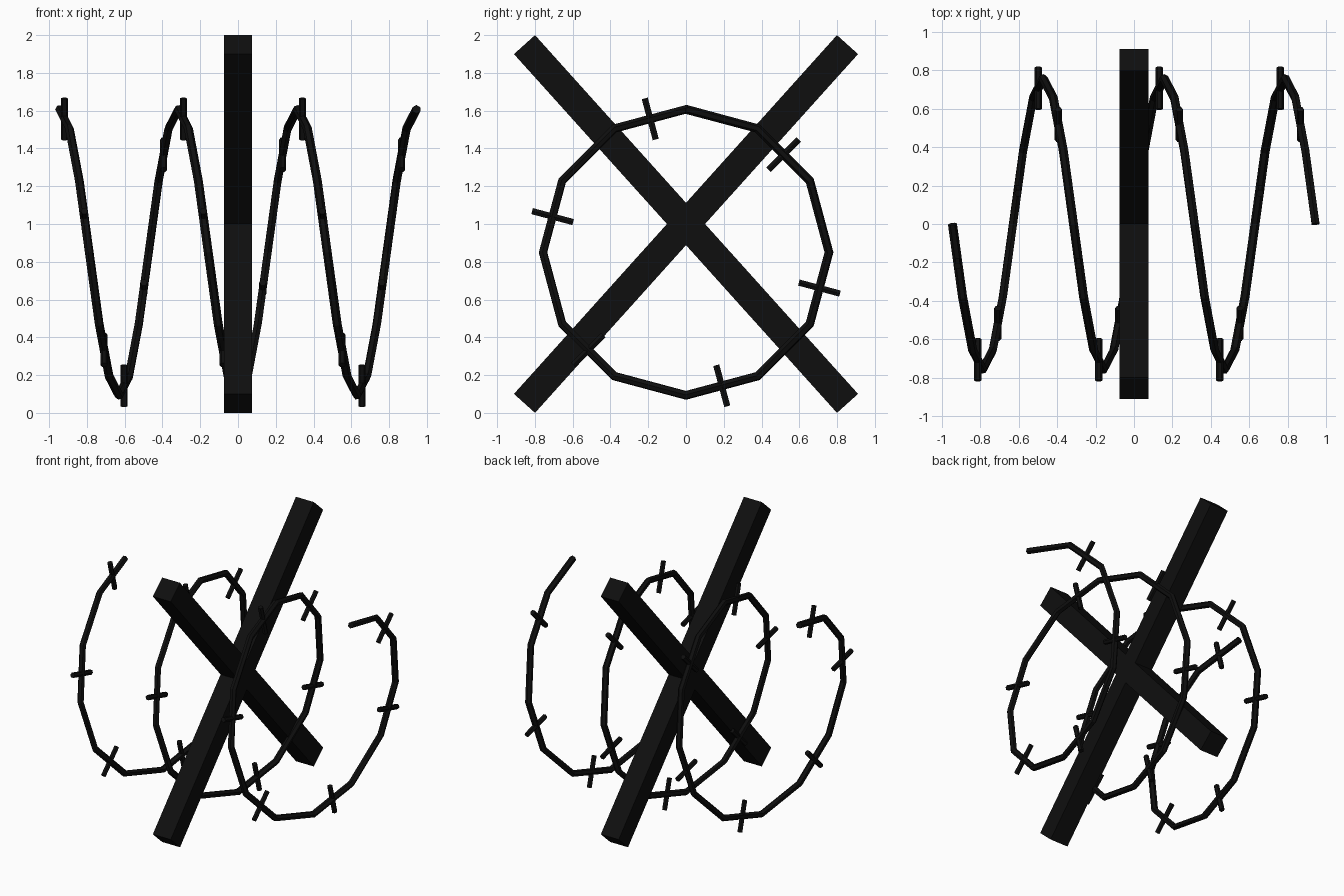
import bpy, math
from mathutils import Vector

if "Cube" in bpy.data.objects:
    bpy.data.objects.remove(bpy.data.objects["Cube"])

R, CZ = 0.757, 0.85          # coil radius and centre height
TURNS, SEG = 3, 12           # coil turns, straight segments per turn
X0, PITCH = -0.945, 0.63
WIRE_R = 0.0235


def material(name, v):
    m = bpy.data.materials.new(name)
    m.diffuse_color = (v, v, v, 1)
    m.use_nodes = True
    m.node_tree.nodes["Principled BSDF"].inputs["Base Color"].default_value = m.diffuse_color
    return m


black = material("black iron", 0.0045)


def coil_point(i):
    a = 2 * math.pi * i / SEG
    return Vector((X0 + PITCH * i / SEG, -R * math.sin(a), CZ + R * math.cos(a)))


# Crossed square beams
for name, s in (("beam_rising", 1), ("beam_falling", -1)):
    bpy.ops.mesh.primitive_cube_add(size=1, location=(0, 0, 1))
    beam = bpy.context.object
    beam.name = name
    beam.scale = (0.15, 2.556, 0.15)
    beam.rotation_euler = (s * math.radians(48), 0, 0)
    beam.data.materials.append(black)

# Coiled wire: faceted helix swept with a six-sided section
pts = [coil_point(i) for i in range(TURNS * SEG + 1)]
curve = bpy.data.curves.new("coiled_wire", 'CURVE')
curve.dimensions = '3D'
curve.bevel_depth = WIRE_R
curve.bevel_resolution = 1
curve.use_fill_caps = True
spline = curve.splines.new('POLY')
spline.points.add(len(pts) - 1)
for p, co in zip(spline.points, pts):
    p.co = (*co, 1)
spline.use_smooth = False
wire = bpy.data.objects.new("coiled_wire", curve)
bpy.context.collection.objects.link(wire)
curve.materials.append(black)
bpy.ops.object.select_all(action='DESELECT')
wire.select_set(True)
bpy.context.view_layer.objects.active = wire
bpy.ops.object.convert(target='MESH')

# Barbs: short radial spikes on the middle of every second segment
for i in range(0, TURNS * SEG, 2):
    mid = (coil_point(i) + coil_point(i + 1)) / 2
    out = Vector((0, mid.y, mid.z - CZ))
    bpy.ops.mesh.primitive_cylinder_add(vertices=6, radius=0.019, depth=0.225, location=mid)
    barb = bpy.context.object
    barb.name = "barb"
    barb.rotation_euler = out.to_track_quat('Z', 'X').to_euler()
    barb.data.materials.append(black)
